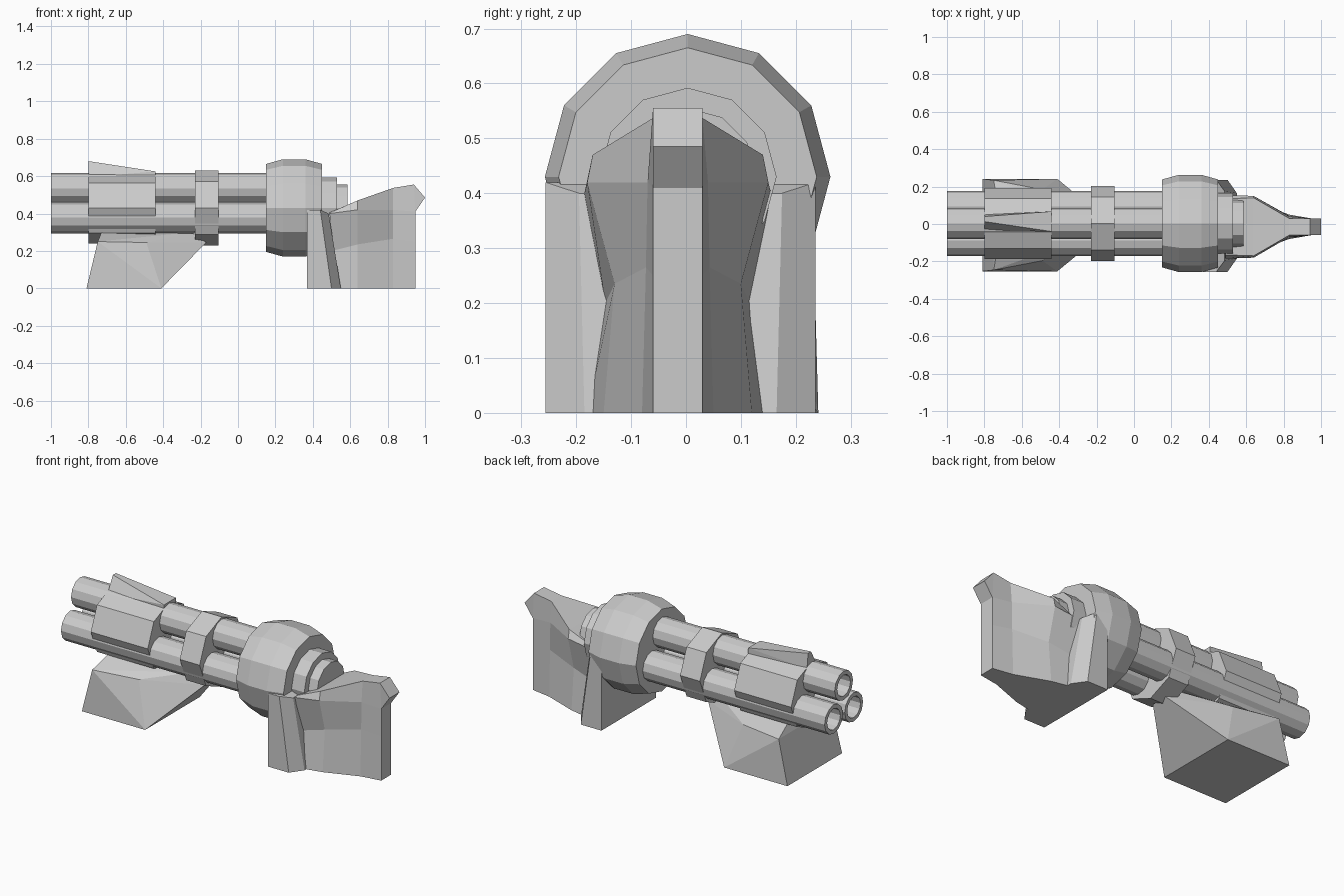
import bpy, bmesh, math
from mathutils import Vector

if "Cube" in bpy.data.objects:
    bpy.data.objects.remove(bpy.data.objects["Cube"])

AXIS_Y, AXIS_Z = 0.003, 0.43


def finish(name, bm):
    bmesh.ops.recalc_face_normals(bm, faces=bm.faces)
    me = bpy.data.meshes.new(name)
    bm.to_mesh(me)
    bm.free()
    ob = bpy.data.objects.new(name, me)
    bpy.context.collection.objects.link(ob)
    return ob


def lathe(name, profile, sides, cy=AXIS_Y, cz=AXIS_Z):
    """Revolve (x, radius) points around an x-parallel axis, capping both ends."""
    bm = bmesh.new()
    rings = []
    for x, r in profile:
        rings.append([bm.verts.new((x, cy + r * math.sin(2 * math.pi * i / sides),
                                    cz + r * math.cos(2 * math.pi * i / sides)))
                      for i in range(sides)])
    for a, b in zip(rings, rings[1:]):
        for i in range(sides):
            j = (i + 1) % sides
            bm.faces.new((a[i], a[j], b[j], b[i]))
    bm.faces.new(rings[0])
    bm.faces.new(rings[-1])
    return finish(name, bm)


def hull(name, points, mirror_y=None):
    """Convex block; points are mirrored across the plane y = mirror_y."""
    bm = bmesh.new()
    for x, y, z in points:
        if mirror_y is None:
            bm.verts.new((x, y, z))
        else:
            for s in (-1, 1):
                bm.verts.new((x, mirror_y + s * y, z))
    res = bmesh.ops.convex_hull(bm, input=bm.verts)
    junk = {v for v in res["geom_interior"] if isinstance(v, bmesh.types.BMVert)}
    bmesh.ops.delete(bm, geom=list(junk), context='VERTS')
    bmesh.ops.dissolve_limit(bm, angle_limit=math.radians(1), verts=bm.verts, edges=bm.edges)
    return finish(name, bm)


# three hollow barrels in a triangle
for k in range(3):
    a = 2 * math.pi * k / 3
    lathe(f"barrel_{k + 1}", [(-0.7, 0.06), (-1.0, 0.06), (-1.0, 0.083), (0.2, 0.083)], 12,
          AXIS_Y + 0.105 * math.sin(a), AXIS_Z + 0.105 * math.cos(a))

# bands and rear drum around the barrels
lathe("barrel_sleeve", [(-0.8, 0.19), (-0.44, 0.19)], 8)
lathe("middle_ring", [(-0.23, 0.2), (-0.105, 0.2)], 8)
lathe("rear_drum", [(0.15, 0.235), (0.24, 0.26), (0.36, 0.26), (0.45, 0.235)], 12)
lathe("end_cap_large", [(0.4, 0.162), (0.53, 0.162)], 12)
lathe("end_cap_small", [(0.5, 0.125), (0.585, 0.125)], 12)

# sight wedge on the sleeve
hull("sight_wedge", [(-0.8, 0.013, 0.68), (-0.8, 0.04, 0.68), (-0.8, -0.035, 0.595),
                     (-0.8, 0.05, 0.595), (-0.44, -0.04, 0.625), (-0.44, 0.067, 0.625),
                     (-0.44, -0.04, 0.59), (-0.44, 0.067, 0.59)])

# front foot: square sole, tapering forward to a narrow keel under the ring
hull("front_foot", [(-0.81, 0.247, 0), (-0.41, 0.247, 0), (-0.75, 0.24, 0.25),
                    (-0.49, 0.19, 0.245), (-0.17, 0.05, 0.245),
                    (-0.73, 0.12, 0.3), (-0.25, 0.06, 0.3)], -0.006)

# rear clamp block holding the drum
hull("rear_clamp", [(0.37, 0.246, 0), (0.5, 0.246, 0), (0.55, 0.175, 0),
                    (0.37, 0.246, 0.42), (0.44, 0.246, 0.42), (0.485, 0.185, 0.4)], -0.01)

# rear stock: per station, (x, half width, z) from sole to top edge
stations = [
    [(0.50, 0.165, 0), (0.50, 0.132, 0.2), (0.49, 0.17, 0.40), (0.49, 0.15, 0.405)],
    [(0.64, 0.135, 0), (0.64, 0.115, 0.235), (0.64, 0.165, 0.42), (0.64, 0.155, 0.47)],
    [(0.83, 0.065, 0), (0.83, 0.058, 0.265), (0.83, 0.055, 0.42), (0.83, 0.045, 0.537)],
    [(0.948, 0.045, 0), (0.948, 0.045, 0.25), (0.948, 0.045, 0.41), (0.94, 0.045, 0.555)],
]
bm = bmesh.new()
loops = []
for st in stations:
    right = [bm.verts.new((x, -0.015 - w, z)) for x, w, z in st]
    left = [bm.verts.new((x, -0.015 + w, z)) for x, w, z in st]
    loops.append(right + left[::-1])
for a, b in zip(loops, loops[1:]):
    for i in range(8):
        j = (i + 1) % 8
        bm.faces.new((a[i], a[j], b[j], b[i]))
for lp in (loops[0], loops[-1]):
    for i in range(3):
        bm.faces.new((lp[i], lp[i + 1], lp[6 - i], lp[7 - i]))
finish("rear_stock", bm)

# hooked lip at the top of the stock
hull("stock_lip", [(0.84, 0.045, 0.5), (0.948, 0.045, 0.41), (1.0, 0.045, 0.485),
                   (0.94, 0.045, 0.555)], -0.015)
